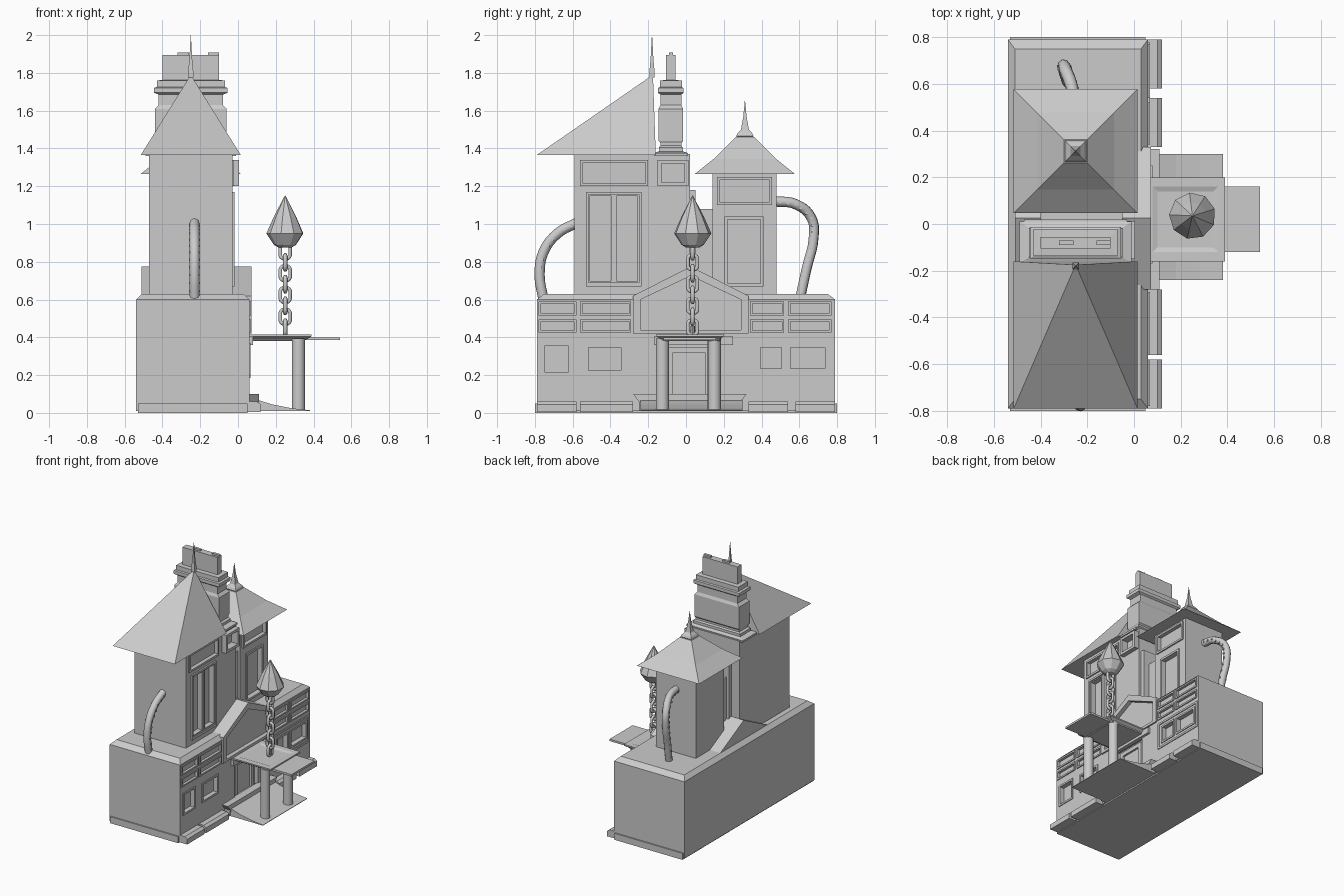
import bpy, bmesh, math
from mathutils import Vector

if "Cube" in bpy.data.objects:
    bpy.data.objects.remove(bpy.data.objects["Cube"])

stone = bpy.data.materials.new("grey_stone")
stone.diffuse_color = (0.6, 0.6, 0.6, 1)
stone.use_nodes = True
stone.node_tree.nodes["Principled BSDF"].inputs["Base Color"].default_value = stone.diffuse_color


def mesh(name, verts, faces, smooth=False):
    bm = bmesh.new()
    vs = [bm.verts.new(v) for v in verts]
    for f in faces:
        bm.faces.new([vs[i] for i in f])
    bmesh.ops.recalc_face_normals(bm, faces=bm.faces)
    for f in bm.faces:
        f.smooth = smooth and len(f.verts) == 4
    me = bpy.data.meshes.new(name)
    bm.to_mesh(me)
    bm.free()
    me.materials.append(stone)
    ob = bpy.data.objects.new(name, me)
    bpy.context.collection.objects.link(ob)
    return ob


def stack(name, rings, smooth=False):
    """Closed skin through a list of equal-length rings of points."""
    n = len(rings[0])
    faces = [(k*n+i, k*n+(i+1) % n, (k+1)*n+(i+1) % n, (k+1)*n+i)
             for k in range(len(rings)-1) for i in range(n)]
    faces += [tuple(range(n)), tuple(range((len(rings)-1)*n, len(rings)*n))]
    return mesh(name, [p for r in rings for p in r], faces, smooth)


def loft(name, secs):
    """Rectangular sections (x0, x1, y0, y1, z)."""
    return stack(name, [[(a, c, z), (b, c, z), (b, d, z), (a, d, z)] for a, b, c, d, z in secs])


def box(name, x0, x1, y0, y1, z0, z1):
    return loft(name, [(x0, x1, y0, y1, z0), (x0, x1, y0, y1, z1)])


def prism(name, poly, x0, x1):
    return stack(name, [[(x, y, z) for y, z in poly] for x in (x0, x1)])


def lathe(name, prof, n, cx, cy, smooth=False, turn=0.0):
    ang = [2*math.pi*i/n + turn for i in range(n)]
    return stack(name, [[(cx+r*math.cos(a), cy+r*math.sin(a), z) for a in ang] for r, z in prof], smooth)


def rect(y0, y1, z0, z1):
    return [(y0, z0), (y1, z0), (y1, z1), (y0, z1)]


def shrink(p, t):
    cy = sum(q[0] for q in p)/len(p)
    cz = (min(q[1] for q in p) + max(q[1] for q in p))/2
    sy, sz = (lambda e: 1-2*t/e), (lambda e: 1-2*t/e)
    ey = max(q[0] for q in p)-min(q[0] for q in p)
    ez = max(q[1] for q in p)-min(q[1] for q in p)
    return [(cy+(y-cy)*sy(ey), cz+(z-cz)*sz(ez)) for y, z in p]


def ring(name, outer, inner, x0, x1):
    n = len(outer)
    v = [(x, y, z) for p, x in ((outer, x0), (outer, x1), (inner, x1), (inner, x0)) for y, z in p]
    f = [(k*n+i, k*n+(i+1) % n, ((k+1) % 4)*n+(i+1) % n, ((k+1) % 4)*n+i)
         for k in range(4) for i in range(n)]
    return mesh(name, v, f)


def cut(ob, poly, x, depth):
    c = prism("cutter", poly, x-depth, x+0.05)
    c.hide_render = True
    m = ob.modifiers.new("cut", 'BOOLEAN')
    m.operation, m.object, m.solver = 'DIFFERENCE', c, 'EXACT'
    bpy.context.view_layer.objects.active = ob
    bpy.ops.object.modifier_apply(modifier=m.name)
    bpy.data.objects.remove(c)


def opening(name, ob, poly, x, t=0.012, depth=0.03, raised=0.01):
    inner = shrink(poly, t)
    ring(name, poly, inner, x-0.003, x+raised)
    cut(ob, inner, x, depth)


def sweep(name, pts, r, kind='BEZIER', cyclic=False, res=2):
    cu = bpy.data.curves.new(name, 'CURVE')
    cu.dimensions, cu.bevel_depth, cu.bevel_resolution = '3D', r, res
    cu.resolution_u, cu.use_fill_caps = 5, not cyclic
    sp = cu.splines.new(kind)
    if kind == 'BEZIER':
        sp.bezier_points.add(len(pts)-1)
        for b, p in zip(sp.bezier_points, pts):
            b.co, b.handle_left_type, b.handle_right_type = p, 'AUTO', 'AUTO'
    else:
        sp.points.add(len(pts)-1)
        for b, p in zip(sp.points, pts):
            b.co = (*p, 1)
    sp.use_cyclic_u = cyclic
    cu.materials.append(stone)
    ob = bpy.data.objects.new(name, cu)
    bpy.context.collection.objects.link(ob)
    bpy.ops.object.select_all(action='DESELECT')
    ob.select_set(True)
    bpy.context.view_layer.objects.active = ob
    bpy.ops.object.convert(target='MESH')
    return ob


# Ground floor with sloping top edge, and low skirting
FX = 0.06
base = loft("ground_floor", [(-.54, FX, -.79, .79, .01), (-.54, FX, -.79, .79, .6),
                             (-.51, .03, -.75, .75, .63)])
box("skirting", -.53, .05, -.8, .8, 0, .05)

# Central gable running front to back, with a sunken house-shaped panel
gable = prism("gable", [(-.28, .55), (.33, .55), (.33, .62), (.025, .775), (-.28, .62)], -.51, FX)
panel = [(-.24, .44), (.29, .44), (.29, .6), (.025, .725), (-.24, .6)]
for part in (base, gable):
    cut(part, panel, FX, .02)
ring("gable_trim", [(-.28, .42), (.33, .42), (.33, .62), (.025, .775), (-.28, .62)], panel, FX-.003, FX+.012)

# Facade panels and windows
for y0, y1 in ((-.78, -.58), (-.56, -.29), (.34, .52), (.54, .77)):
    for z0, z1 in ((.425, .495), (.515, .59)):
        opening("upper_panel", base, rect(y0, y1, z0, z1), FX, .012, .012, .008)
for y0, y1, z0, z1 in ((-.76, -.61, .2, .37), (-.53, -.33, .21, .36), (.38, .52, .22, .36), (.54, .75, .22, .36)):
    opening("lower_window", base, rect(y0, y1, z0, z1), FX, .014, .03, .006)
ring("window_surround", rect(.34, .78, .185, .395), rect(.355, .765, .2, .38), FX-.003, FX+.006)

# Door
cut(base, rect(-.13, .16, .08, .37), FX, .03)
ring("door_frame", rect(-.1, .13, .09, .35), rect(-.07, .1, .09, .32), FX-.035, FX-.015)

# Plinth blocks and entrance ramp
for y0, y1 in ((-.79, -.58), (-.56, -.28), (.33, .54), (.58, .79)):
    loft("plinth_block", [(.05, .12, y0, y1, .005), (.05, .12, y0, y1, .045), (.05, .1, y0, y1, .06)])
loft("door_step", [(.05, .1, -.25, .29, .01), (.05, .11, -.25, .29, .06), (.05, .11, -.28, .32, .1)])
prof = [(.06, .01), (.38, .01), (.38, .014), (.28, .025), (.18, .045), (.1, .07), (.06, .08)]
stack("entrance_ramp", [[(x, y, z) for x, z in prof] for y in (-.24, .3)])

# Porch: canopy, awning, columns
loft("canopy", [(.05, .35, -.12, .18, .38), (.05, .36, -.13, .18, .39), (.05, .39, -.16, .2, .405),
                (.05, .39, -.16, .2, .415), (.08, .36, -.12, .16, .415), (.1, .34, -.1, .14, .408)])
box("awning", .3, .54, -.12, .16, .385, .4)
box("canopy_bracket", .05, .08, -.17, .25, .36, .405)
for y in (-.125, .15):
    lathe("porch_column", [(.035, .01), (.035, .395)], 16, .32, y, True)

# Chain and faceted gem above the porch
CX, CY = .25, .035
lathe("chain_post", [(.012, .41), (.012, .46)], 8, CX, CY)
for k in range(8):
    zc, pts = .452 + k*.0575, []
    for i in range(16):
        a = 2*math.pi*(i+.5)/16
        w, h = .026*math.cos(a), .022*math.sin(a) + math.copysign(.018, math.sin(a))
        pts.append((CX, CY+w, zc+h) if k % 2 == 0 else (CX+w, CY, zc+h))
    sweep("chain_link", pts, .011, 'POLY', True, 1)
lathe("gem", [(.035, .875), (.06, .89), (.1, .95), (.06, 1.04), (.002, 1.15)], 9, CX, CY, False, .3)

# Main tower
WX = -.03
tower = box("main_tower", -.47, WX, -.59, .02, .6, 1.37)
opening("tower_top_panel", tower, rect(-.56, -.2, 1.2, 1.34), WX, .015, .02)
opening("chimney_panel", tower, rect(-.15, .012, 1.2, 1.34), WX, .02, .02, .035)
ring("tower_window_frame", rect(-.53, -.235, .67, 1.17), rect(-.515, -.25, .69, 1.155), WX-.003, WX+.012)
for y0, y1 in ((-.515, -.39), (-.375, -.25)):
    opening("window_pane", tower, rect(y0, y1, .69, 1.155), WX, .008, .035, .004)
box("link_upper", -.4, -.05, 0, .05, .6, 1.18)
box("link_lower", -.38, -.1, 0, .15, .6, 1.08)

# Main roof, leaning back to a peak, with spike
ap = (-.25, -.175, 1.79)
mesh("main_roof", [(-.515, -.79, 1.365), (.015, -.79, 1.365), (.015, -.16, 1.365), (-.515, -.16, 1.365), ap],
     [(0, 1, 4), (1, 2, 4), (2, 3, 4), (3, 0, 4), (0, 1, 2, 3)])
lathe("main_spike", [(.02, 1.775), (.02, 1.8), (.01, 1.88), (.001, 2.0)], 4, -.25, -.18, False, math.pi/4)

# Chimney with stepped mouldings: (half width, half depth, height)
cs = [(.24, .09, 1.36), (.24, .09, 1.375), (.2, .063, 1.385), (.2, .063, 1.405), (.185, .055, 1.415),
      (.185, .055, 1.43), (.19, .065, 1.44), (.19, .065, 1.61), (.17, .055, 1.63), (.17, .055, 1.685),
      (.195, .068, 1.695), (.195, .068, 1.72), (.18, .058, 1.725), (.18, .058, 1.76), (.15, .025, 1.762),
      (.15, .025, 1.895)]
loft("chimney", [(-.25-a, -.25+a, -.08-b, -.08+b, z) for a, b, z in cs])
for x in (-.29, -.13):
    box("chimney_lug", x-.03, x+.03, -.09, -.07, 1.89, 1.908)

# Small tower with stepped roof and spike
TX = -.08
small = box("small_tower", -.42, TX, .14, .48, .6, 1.27)
opening("small_tower_panel", small, rect(.165, .455, 1.1, 1.25), TX, .015, .02)
opening("small_tower_window", small, rect(.205, .41, .67, 1.04), TX, .016, .03)
rs = [(.265, 1.265), (.165, 1.345), (.135, 1.375), (.05, 1.46)]
loft("small_roof", [(-.25-r, -.25+r, .312-r, .312+r, z) for r, z in rs])
lathe("small_spike", [(.055, 1.455), (.065, 1.465), (.055, 1.48), (.03, 1.5), (.012, 1.57), (.001, 1.655)],
      4, -.25, .312, False, math.pi/4)

# Ribbed pipes with small studs along them
pipes = {"front_pipe": [(-.23, -.57, 1.01), (-.23, -.68, .95), (-.23, -.755, .85), (-.23, -.775, .73), (-.23, -.755, .6)],
         "back_pipe": [(-.25, .46, 1.12), (-.265, .58, 1.105), (-.295, .665, 1.03), (-.3, .675, .92),
                       (-.29, .64, .77), (-.28, .605, .61)]}
for name, pts in pipes.items():
    sweep(name, pts, .027)
    for a, b in zip(pts, pts[1:]):
        for t in (0.0, 0.33, 0.66):
            c = Vector(a).lerp(Vector(b), t)
            box(name + "_stud", c.x-.03, c.x+.03, c.y-.006, c.y+.006, c.z-.006, c.z+.006)
